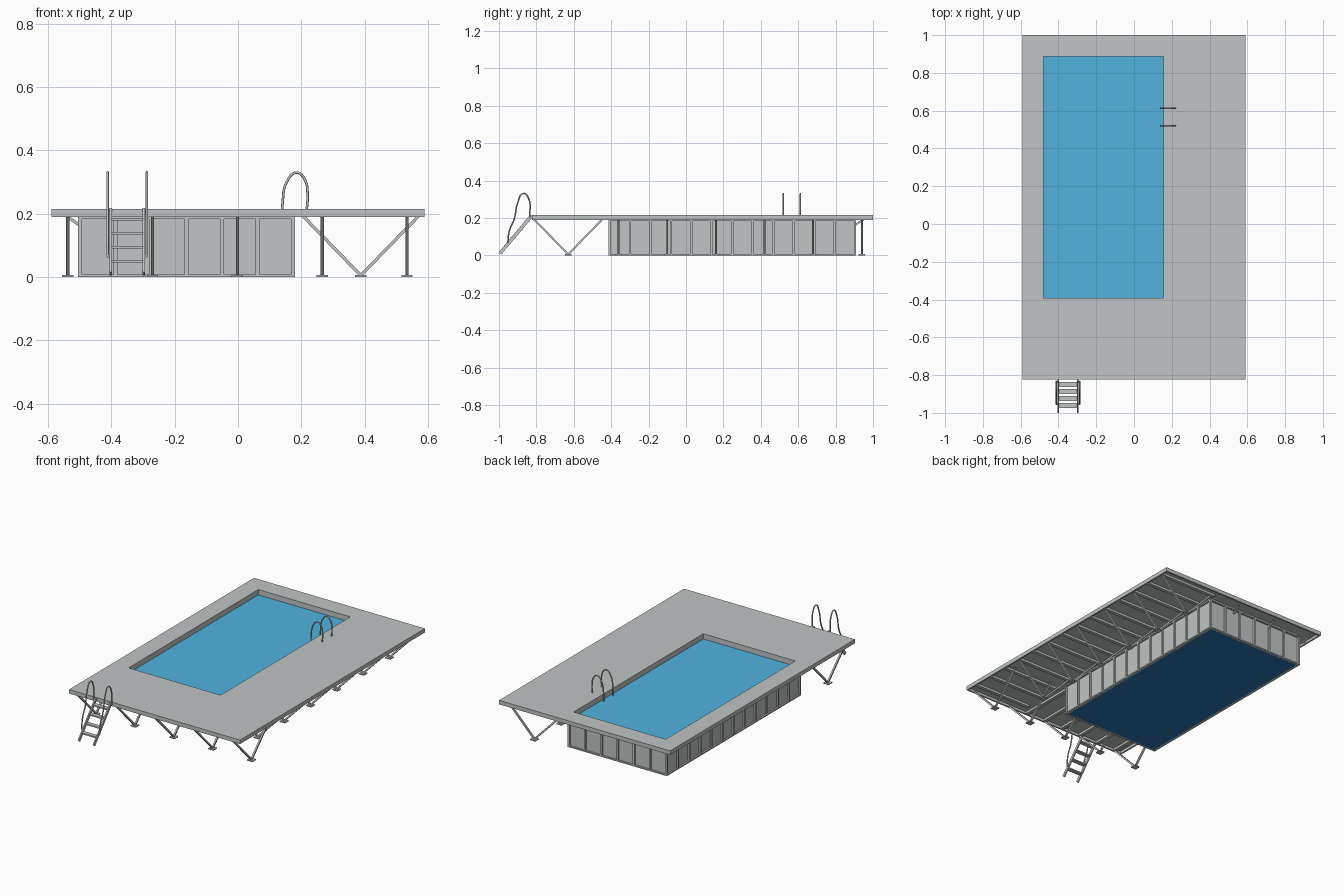
import bpy, bmesh
from mathutils import Vector

if "Cube" in bpy.data.objects:
    bpy.data.objects.remove(bpy.data.objects["Cube"], do_unlink=True)


def material(name, rgb):
    m = bpy.data.materials.new(name)
    m.use_nodes = True
    m.diffuse_color = (*rgb, 1)
    bsdf = next(n for n in m.node_tree.nodes if n.type == 'BSDF_PRINCIPLED')
    bsdf.inputs["Base Color"].default_value = (*rgb, 1)
    return m


GREY = material("grey metal", (0.53, 0.555, 0.555))
WATER = material("water blue", (0.082, 0.45, 0.74))
FLOOR = material("deep blue", (0.02, 0.18, 0.46))


def finish(name, bm, mat):
    bmesh.ops.recalc_face_normals(bm, faces=bm.faces)
    me = bpy.data.meshes.new(name)
    bm.to_mesh(me)
    bm.free()
    me.materials.append(mat)
    ob = bpy.data.objects.new(name, me)
    bpy.context.collection.objects.link(ob)


def box(bm, x0, x1, y0, y1, z0, z1):
    vs = bmesh.ops.create_cube(bm, size=1)["verts"]
    for v in vs:
        v.co = ((x0 + x1) / 2 + v.co.x * (x1 - x0),
                (y0 + y1) / 2 + v.co.y * (y1 - y0),
                (z0 + z1) / 2 + v.co.z * (z1 - z0))


def bar(bm, a, b, w, h):
    """Rectangular bar from a to b, w wide sideways and h deep."""
    a, b = Vector(a), Vector(b)
    d = (b - a).normalized()
    side = d.cross(Vector((0, 0, 1))).normalized()
    up = side.cross(d)
    for v in bmesh.ops.create_cube(bm, size=1)["verts"]:
        x, y, z = v.co
        v.co = (a + b) / 2 + d * x * (b - a).length + side * y * w + up * z * h


def ring(bm, outer, inner, z0, z1):
    """Rectangular frame; rectangles are (x0, x1, y0, y1)."""
    def loop(r, z):
        return [bm.verts.new((x, y, z)) for x, y in
                ((r[0], r[2]), (r[1], r[2]), (r[1], r[3]), (r[0], r[3]))]
    loops = [loop(outer, z0), loop(outer, z1), loop(inner, z1), loop(inner, z0)]
    for k in range(4):
        p, q = loops[k], loops[(k + 1) % 4]
        for i in range(4):
            j = (i + 1) % 4
            bm.faces.new((p[i], p[j], q[j], q[i]))


def grow(r, d):
    return (r[0] - d, r[1] + d, r[2] - d, r[3] + d)


def tube(name, points, radius):
    cu = bpy.data.curves.new(name, 'CURVE')
    cu.dimensions = '3D'
    cu.bevel_depth = radius
    cu.bevel_resolution = 2
    cu.use_fill_caps = True
    cu.resolution_u = 6
    sp = cu.splines.new('BEZIER')
    sp.bezier_points.add(len(points) - 1)
    for bp, p in zip(sp.bezier_points, points):
        bp.co = p
        bp.handle_left_type = bp.handle_right_type = 'AUTO'
    ob = bpy.data.objects.new(name, cu)
    bpy.context.collection.objects.link(ob)
    cu.materials.append(GREY)


DECK = (-0.59, 0.59, -0.823, 1.0)
OPENING = (-0.48, 0.155, -0.393, 0.886)
TANK = (-0.495, 0.17, -0.405, 0.9)
ROWS_Y = [-0.36 + 0.26 * i for i in range(6)]
ROWS_X = [-0.538 + 0.268 * i for i in range(5)]

# Deck plate with opening, and its fascia
bm = bmesh.new()
ring(bm, DECK, OPENING, 0.206, 0.215)
ring(bm, DECK, grow(DECK, -0.01), 0.19, 0.206)
finish("deck", bm, GREY)

# Joists under the deck
bm = bmesh.new()
for i in range(14):
    y = -0.75 + i * 0.13
    box(bm, 0.18, 0.58, y - 0.011, y + 0.011, 0.192, 0.206)
for i in range(6):
    x = -0.538 + i * 0.134
    box(bm, x - 0.011, x + 0.011, -0.813, -0.41, 0.192, 0.206)
finish("joists", bm, GREY)

# Tank walls
bm = bmesh.new()
ring(bm, TANK, OPENING, 0.0, 0.206)
finish("tank_walls", bm, GREY)

# Panel frames: bottom and top rails and upright ribs
bm = bmesh.new()
edge = grow(TANK, 0.01)
for z0, z1 in ((0, 0.008), (0.184, 0.192)):
    ring(bm, edge, TANK, z0, z1)
h = 0.006
for i in range(7):
    x = edge[0] + h + i * (edge[1] - edge[0] - 2 * h) / 6
    for y0, y1 in ((edge[2], TANK[2]), (TANK[3], edge[3])):
        box(bm, x - h, x + h, y0, y1, 0.008, 0.184)
for i in range(13):
    y = edge[2] + h + i * (edge[3] - edge[2] - 2 * h) / 12
    for x0, x1 in ((edge[0], TANK[0]), (TANK[1], edge[1])):
        box(bm, x0, x1, y - h, y + h, 0.008, 0.184)
finish("panel_frames", bm, GREY)

# Water and pool floor
bm = bmesh.new()
box(bm, *OPENING, 0.008, 0.182)
finish("water", bm, WATER)
bm = bmesh.new()
box(bm, *grow(OPENING, 0.008), 0.0, 0.008)
for v in bm.verts:
    v.co.z -= 0.0005 if v.co.z < 0.004 else 0
finish("pool_floor", bm, FLOOR)

# V-shaped supports with foot plates, along the side and the front
bm = bmesh.new()


def support(foot, direction):
    foot, d = Vector(foot), Vector(direction)
    for s in (-1, 1):
        top = foot + d * s * 0.185
        bar(bm, (foot.x, foot.y, 0.005), (top.x, top.y, 0.195), 0.01, 0.01)
    box(bm, foot.x - 0.018, foot.x + 0.018, foot.y - 0.018, foot.y + 0.018, 0, 0.006)


for y in ROWS_Y:
    support((0.388, y, 0), (1, 0, 0))
for x in ROWS_X:
    support((x, -0.63, 0), (0, 1, 0))
finish("supports", bm, GREY)

# Short brackets along the narrow sides
bm = bmesh.new()
for y in ROWS_Y[:-1]:
    bar(bm, (-0.5, y, 0.163), (-0.545, y, 0.195), 0.01, 0.01)
for x in ROWS_X[:3]:
    bar(bm, (x, 0.905, 0.163), (x, 0.955, 0.195), 0.01, 0.01)
finish("brackets", bm, GREY)

# Entry steps: sloping stringers and treads
bm = bmesh.new()
for x in (-0.402, -0.298):
    bar(bm, (x, -0.995, 0.01), (x, -0.825, 0.212), 0.008, 0.018)
for i in range(4):
    z = 0.05 + 0.044 * i
    y = -0.961 + 0.037 * i
    box(bm, -0.4, -0.3, y - 0.013, y + 0.013, z - 0.004, z + 0.004)
finish("entry_steps", bm, GREY)

# Handrails on the entry steps
RAIL = ((-0.953, 0.065), (-0.945, 0.13), (-0.918, 0.195), (-0.9, 0.28),
        (-0.868, 0.331), (-0.842, 0.305), (-0.835, 0.205))
for side, x, inner in (("left", -0.288, -0.298), ("right", -0.412, -0.402)):
    tube(side + "_handrail", [(x, y, z) for y, z in RAIL], 0.004)
    bm = bmesh.new()
    for y, z in (RAIL[0], RAIL[-1]):
        box(bm, min(x, inner), max(x, inner), y - 0.004, y + 0.004, z - 0.004, z + 0.004)
    finish(side + "_handrail_mounts", bm, GREY)

# Grab rails at the pool edge
GRAB = ((0.14, 0.17), (0.141, 0.235), (0.154, 0.3), (0.185, 0.33),
        (0.211, 0.308), (0.22, 0.26), (0.217, 0.21))
for name, y in (("front_grab_rail", 0.52), ("back_grab_rail", 0.612)):
    tube(name, [(x, y, z) for x, z in GRAB], 0.004)
